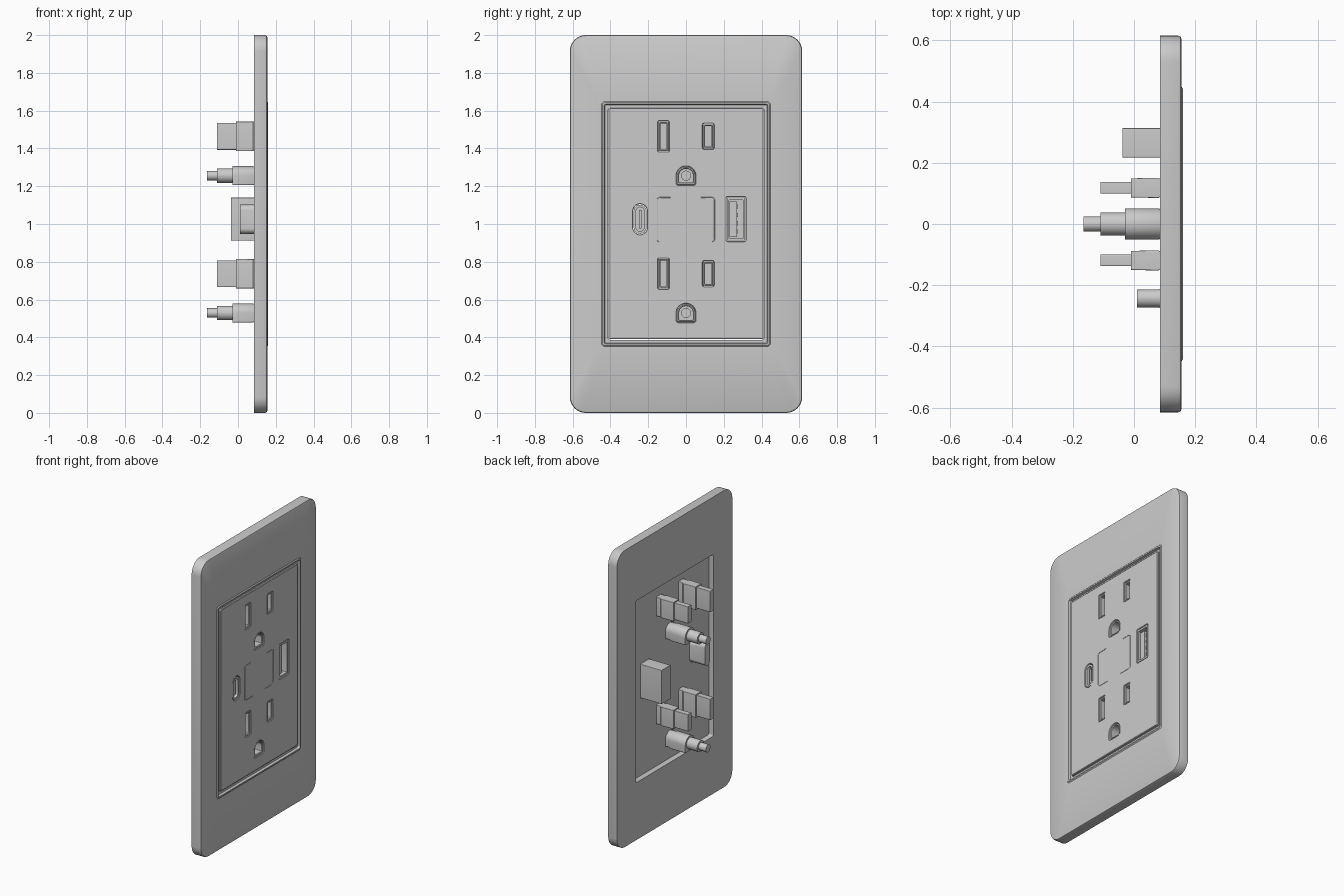
import bpy, bmesh, math


def outline(hy, hz, r_top, r_bot, n=8):
    """Rounded rectangle in the yz plane; top and bottom corner radii may differ."""
    pts = []
    corners = [(1, 1, r_top, 0), (-1, 1, r_top, 90), (-1, -1, r_bot, 180), (1, -1, r_bot, 270)]
    for sy, sz, r, start in corners:
        r = min(r, hy, hz) * 0.999
        for i in range(n + 1):
            a = math.radians(start + 90 * i / n)
            pts.append((sy * (hy - r) + r * math.cos(a), sz * (hz - r) + r * math.sin(a)))
    return pts


def loft(name, cy, cz, sections, ring=False):
    """Skin sections (x, half_y, half_z, top_radius, bottom_radius) along x."""
    bm = bmesh.new()
    loops = [[bm.verts.new((s[0], cy + y, cz + z)) for y, z in outline(*s[1:])] for s in sections]
    pairs = list(zip(loops, loops[1:]))
    if ring:
        pairs.append((loops[-1], loops[0]))
    else:
        bm.faces.new(loops[0])
        bm.faces.new(loops[-1])
    for a, b in pairs:
        for i in range(len(a)):
            j = (i + 1) % len(a)
            bm.faces.new((a[i], a[j], b[j], b[i]))
    bmesh.ops.recalc_face_normals(bm, faces=bm.faces)
    me = bpy.data.meshes.new(name)
    bm.to_mesh(me)
    bm.free()
    ob = bpy.data.objects.new(name, me)
    bpy.context.collection.objects.link(ob)
    return ob


def smooth(ob):
    bpy.ops.object.select_all(action='DESELECT')
    ob.select_set(True)
    bpy.context.view_layer.objects.active = ob
    bpy.ops.object.shade_smooth_by_angle(angle=math.radians(30))


def block(name, x0, x1, cy, cz, hy, hz, r=0.002):
    smooth(loft(name, cy, cz, [(x0, hy, hz, r, r), (x1, hy, hz, r, r)]))


FRONT = 0.157   # panel front face
LIP = 0.154     # front rim of the sockets
PZ = 1.003      # panel centre height
cutters = []


def hole(cy, cz, hy, hz, rt, rb):
    """Cutter with a small chamfer at the front of the panel."""
    g = 0.003
    c = loft("hole_cutter", cy, cz, [
        (0.09, hy + g, hz + g, rt + g, rb + g),
        (FRONT - 0.003, hy + g, hz + g, rt + g, rb + g),
        (FRONT + 0.005, hy + g + 0.008, hz + g + 0.008, rt + g + 0.008, rb + g + 0.008)])
    c.hide_render = True
    cutters.append(c)


# cover plate: rounded edge, raised lip and a stepped central opening
smooth(loft("cover_plate", 0, 1.0, [
    (0.085, 0.615, 1.0, 0.085, 0.085),
    (0.145, 0.615, 1.0, 0.085, 0.085),
    (0.152, 0.612, 0.997, 0.082, 0.082),
    (0.155, 0.605, 0.99, 0.075, 0.075),
    (0.155, 0.448, 0.649, 0.02, 0.02),
    (0.160, 0.442, 0.643, 0.016, 0.016),
    (0.160, 0.434, 0.635, 0.012, 0.012),
    (0.145, 0.430, 0.631, 0.01, 0.01),
    (0.145, 0.412, 0.613, 0.01, 0.01),
    (0.085, 0.412, 0.613, 0.01, 0.01)], ring=True))

# centre panel
panel = loft("centre_panel", 0, PZ, [
    (0.118, 0.411, 0.612, 0.01, 0.01),
    (FRONT - 0.003, 0.411, 0.612, 0.01, 0.01),
    (FRONT, 0.407, 0.608, 0.007, 0.007)])

# two power outlets, each with two blade slots and a ground hole
for label, dz in (("upper", 0.0), ("lower", -0.727)):
    for side, y, hz in (("neutral", -0.119, 0.078), ("live", 0.118, 0.064)):
        cz, hy, r = 1.464 + dz, 0.026, 0.004
        hole(y, cz, hy, hz, r, r)
        smooth(loft(f"{label}_{side}_socket", y, cz, [
            (0.0, hy - 0.009, hz - 0.009, r, r),
            (LIP - 0.004, hy - 0.009, hz - 0.009, r, r),
            (LIP, hy - 0.005, hz - 0.005, r, r),
            (LIP, hy, hz, r, r),
            (0.09, hy, hz, r, r),
            (0.08, hy + 0.007, hz, r, r),
            (-0.01, hy + 0.005, hz, r, r),
            (-0.01, 0.019, hz - 0.007, r, r),
            (-0.11, 0.019, hz - 0.007, r, r)]))
    cz = 1.256 + dz
    hole(0, cz, 0.047, 0.046, 0.047, 0.006)
    smooth(loft(f"{label}_ground_socket", 0, cz, [
        (-0.10, 0.024, 0.024, 0.024, 0.024),
        (0.03, 0.024, 0.024, 0.024, 0.024),
        (0.03, 0.037, 0.036, 0.037, 0.004),
        (LIP - 0.004, 0.037, 0.036, 0.037, 0.004),
        (LIP, 0.041, 0.040, 0.041, 0.005),
        (LIP, 0.047, 0.046, 0.047, 0.006),
        (0.09, 0.047, 0.046, 0.047, 0.006),
        (0.08, 0.051, 0.050, 0.051, 0.006),
        (-0.03, 0.051, 0.050, 0.051, 0.006),
        (-0.03, 0.038, 0.038, 0.038, 0.038),
        (-0.11, 0.038, 0.038, 0.038, 0.038),
        (-0.11, 0.025, 0.025, 0.025, 0.025),
        (-0.165, 0.025, 0.025, 0.025, 0.025)]))

# large rectangular charging port with tongue and contacts
hole(0.265, 1.026, 0.048, 0.114, 0.004, 0.004)
smooth(loft("large_port_shell", 0.265, 1.026, [
    (0.0, 0.038, 0.102, 0.003, 0.003),
    (LIP, 0.038, 0.102, 0.003, 0.003),
    (LIP, 0.048, 0.114, 0.004, 0.004),
    (-0.037, 0.048, 0.114, 0.004, 0.004)]))
block("large_port_tongue", -0.005, 0.14, 0.25, 1.026, 0.019, 0.095)
for i in range(4):
    block(f"large_port_contact_{i + 1}", -0.005, 0.13, 0.272, 0.96 + i * 0.044, 0.004, 0.011)

# small oval charging port with tongue
hole(-0.243, 1.025, 0.034, 0.077, 0.034, 0.034)
smooth(loft("small_port_shell", -0.243, 1.025, [
    (0.03, 0.021, 0.064, 0.021, 0.021),
    (LIP, 0.021, 0.064, 0.021, 0.021),
    (LIP, 0.034, 0.077, 0.034, 0.034),
    (0.09, 0.034, 0.077, 0.034, 0.034),
    (0.08, 0.029, 0.077, 0.029, 0.029),
    (0.01, 0.029, 0.077, 0.029, 0.029)]))
block("small_port_tongue", 0.025, 0.145, -0.243, 1.025, 0.007, 0.05)

# cut the openings into the panel
bpy.context.view_layer.objects.active = panel
for c in cutters:
    m = panel.modifiers.new("opening", 'BOOLEAN')
    m.operation, m.solver, m.object = 'DIFFERENCE', 'EXACT', c
    bpy.ops.object.modifier_apply(modifier=m.name)
    bpy.data.objects.remove(c, do_unlink=True)
smooth(panel)

# thin label frame, two mirrored halves leaving gaps at top and bottom
for side, s in (("left", -1), ("right", 1)):
    path = [(0.08, 0.117), (0.14, 0.117), (0.149, 0.113), (0.152, 0.105),
            (0.152, -0.105), (0.149, -0.113), (0.14, -0.117), (0.06, -0.117)]
    cu = bpy.data.curves.new(f"label_frame_{side}", 'CURVE')
    cu.dimensions, cu.bevel_depth, cu.bevel_resolution = '3D', 0.002, 1
    sp = cu.splines.new('POLY')
    sp.points.add(len(path) - 1)
    for p, (y, z) in zip(sp.points, path):
        p.co = (FRONT, s * y - 0.001, 1.023 + z, 1)
    bpy.context.collection.objects.link(bpy.data.objects.new(f"label_frame_{side}", cu))
